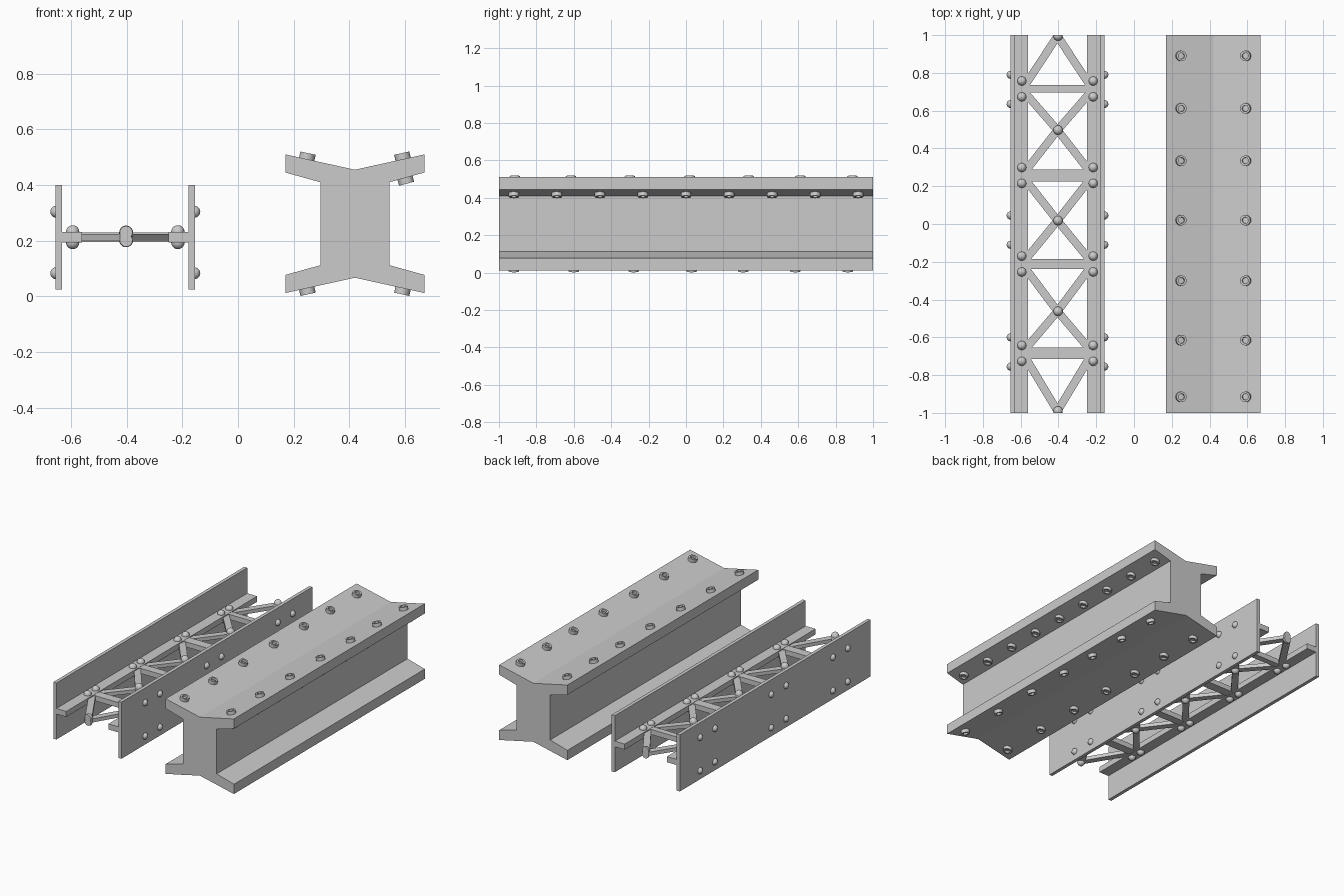
import bpy, bmesh, math
from mathutils import Matrix, Vector

if "Cube" in bpy.data.objects:
    bpy.data.objects.remove(bpy.data.objects["Cube"])


def finish(bm, name, smooth=False):
    bmesh.ops.recalc_face_normals(bm, faces=bm.faces)
    me = bpy.data.meshes.new(name)
    bm.to_mesh(me)
    bm.free()
    ob = bpy.data.objects.new(name, me)
    bpy.context.collection.objects.link(ob)
    if smooth:
        bpy.ops.object.select_all(action='DESELECT')
        ob.select_set(True)
        bpy.context.view_layer.objects.active = ob
        bpy.ops.object.shade_smooth_by_angle(angle=math.radians(35))
    return ob


def extrude_profile(name, pts):
    bm = bmesh.new()
    face = bm.faces.new([bm.verts.new((x, -1, z)) for x, z in pts])
    new = bmesh.ops.extrude_face_region(bm, geom=[face])['geom']
    bmesh.ops.translate(bm, vec=(0, 2, 0), verts=[v for v in new if isinstance(v, bmesh.types.BMVert)])
    return finish(bm, name)


def bar(bm, a, b, width, height):
    a, b = Vector(a), Vector(b)
    d = b - a
    m = (Matrix.Translation((a + b) / 2) @ Matrix.Rotation(math.atan2(d.y, d.x), 4, 'Z')
         @ Matrix.Diagonal((d.length, width, height, 1)))
    bmesh.ops.create_cube(bm, size=1, matrix=m)


def ball(bm, pos, r):
    bmesh.ops.create_uvsphere(bm, u_segments=16, v_segments=10, radius=r, matrix=Matrix.Translation(pos))


def bolt(bm, pos, normal, r=0.028, h=0.024):
    # round head with a hexagonal-style socket sunk in its face
    n = Vector(normal).normalized()
    m = Matrix.Translation(Vector(pos) + n * (h / 2 - 0.002)) @ n.to_track_quat('Z', 'Y').to_matrix().to_4x4()
    vs = bmesh.ops.create_cone(bm, cap_ends=True, segments=12, radius1=r, radius2=r, depth=h, matrix=m)['verts']
    bm.normal_update()
    faces = {f for v in vs for f in v.link_faces}
    top = max(faces, key=lambda f: f.calc_center_median().dot(n))
    bmesh.ops.inset_region(bm, faces=[top], thickness=r * 0.4)
    bmesh.ops.inset_region(bm, faces=[top], thickness=0.001, depth=-0.012)


# solid girder with swept flanges
CX, CZ = 0.42, 0.261
quarter = [(0.0, 0.194), (0.25, 0.249), (0.25, 0.184), (0.124, 0.149)]
right = quarter + [(x, -z) for x, z in reversed(quarter)]
left = [(-x, z) for x, z in reversed(right[1:-1])]
extrude_profile("solid_girder", [(CX + x, CZ + z) for x, z in right + left])

# flange bolts
bm = bmesh.new()
slope = 0.22
top_y = [-0.915, -0.615, -0.30, 0.02, 0.335, 0.612, 0.89]
low_y = [-0.92, -0.60, -0.28, 0.03, 0.305, 0.585, 0.865]
for s in (-1, 1):
    off = s * 0.173
    rise = 0.194 + abs(off) * slope
    for y in top_y:
        bolt(bm, (CX + off, y, CZ + rise), (-s * slope, 0, 1))
    for y in low_y:
        bolt(bm, (CX + off, y, CZ - rise), (-s * slope, 0, -1))
for i in range(9):
    bolt(bm, (0.60, -0.92 + 0.23 * i, CZ + 0.165), (0.27, 0, -1))
finish(bm, "girder_bolts", True)

# lattice girder side rails, each a plate with an inner flange
LX, LZ = -0.405, 0.2125
for s, name in ((-1, "left_rail"), (1, "right_rail")):
    pts = [(0.25, 0.1875), (0.227, 0.1875), (0.227, 0.0185), (0.155, 0.0185)]
    pts = pts + [(x, -z) for x, z in reversed(pts)]
    extrude_profile(name, [(LX + s * x, LZ + z) for x, z in pts])

# cross struts and diagonals
struts = [0.715, 0.257, -0.212, -0.685]
nodes = [0.995, 0.497, 0.018, -0.462, -0.99]
bm = bmesh.new()
for y, w in zip(struts, (0.04, 0.062, 0.055, 0.06)):
    bar(bm, (LX - 0.16, y, LZ), (LX + 0.16, y, LZ), w, 0.034)
for i, y in enumerate(nodes):
    ends = ([struts[i - 1] - 0.025] if i > 0 else []) + ([struts[i] + 0.025] if i < 4 else [])
    for e in ends:
        for s in (-1, 1):
            bar(bm, (LX, y, LZ), (LX + s * 0.168, e, LZ), 0.042, 0.024)
bmesh.ops.bisect_plane
for d in (-1, 1):
    geom = bm.verts[:] + bm.edges[:] + bm.faces[:]
    res = bmesh.ops.bisect_plane(bm, geom=geom, plane_co=(0, d, 0), plane_no=(0, d, 0), clear_outer=True)
    bmesh.ops.holes_fill(bm, edges=[e for e in res['geom_cut'] if isinstance(e, bmesh.types.BMEdge)])
finish(bm, "lattice_bars")

# lattice rivets and pill shaped pins at the crossings
bm = bmesh.new()
for y in struts:
    for dy in (-0.042, 0.042):
        for s in (-1, 1):
            for dz in (-0.019, 0.019):
                ball(bm, (LX + s * 0.189, y + dy, LZ + dz), 0.024)
for y in nodes:
    for dz in (-0.014, 0.014):
        ball(bm, (LX + 0.003, y, LZ + dz + 0.003), 0.025)
    bmesh.ops.create_cone(bm, cap_ends=False, segments=16, radius1=0.025, radius2=0.025, depth=0.028,
                          matrix=Matrix.Translation((LX + 0.003, y, LZ + 0.003)))
for d in (-1, 1):
    geom = bm.verts[:] + bm.edges[:] + bm.faces[:]
    res = bmesh.ops.bisect_plane(bm, geom=geom, plane_co=(0, d, 0), plane_no=(0, d, 0), clear_outer=True)
    bmesh.ops.holes_fill(bm, edges=[e for e in res['geom_cut'] if isinstance(e, bmesh.types.BMEdge)])
finish(bm, "lattice_rivets", True)

# dome rivets on the outer faces of the rails
bm = bmesh.new()
for s in (-1, 1):
    for y in (0.79, 0.635, 0.045, -0.11, -0.60, -0.755):
        for z in (0.083, 0.304):
            ball(bm, (LX + s * 0.248, y, z), 0.0215)
finish(bm, "rail_rivets", True)
